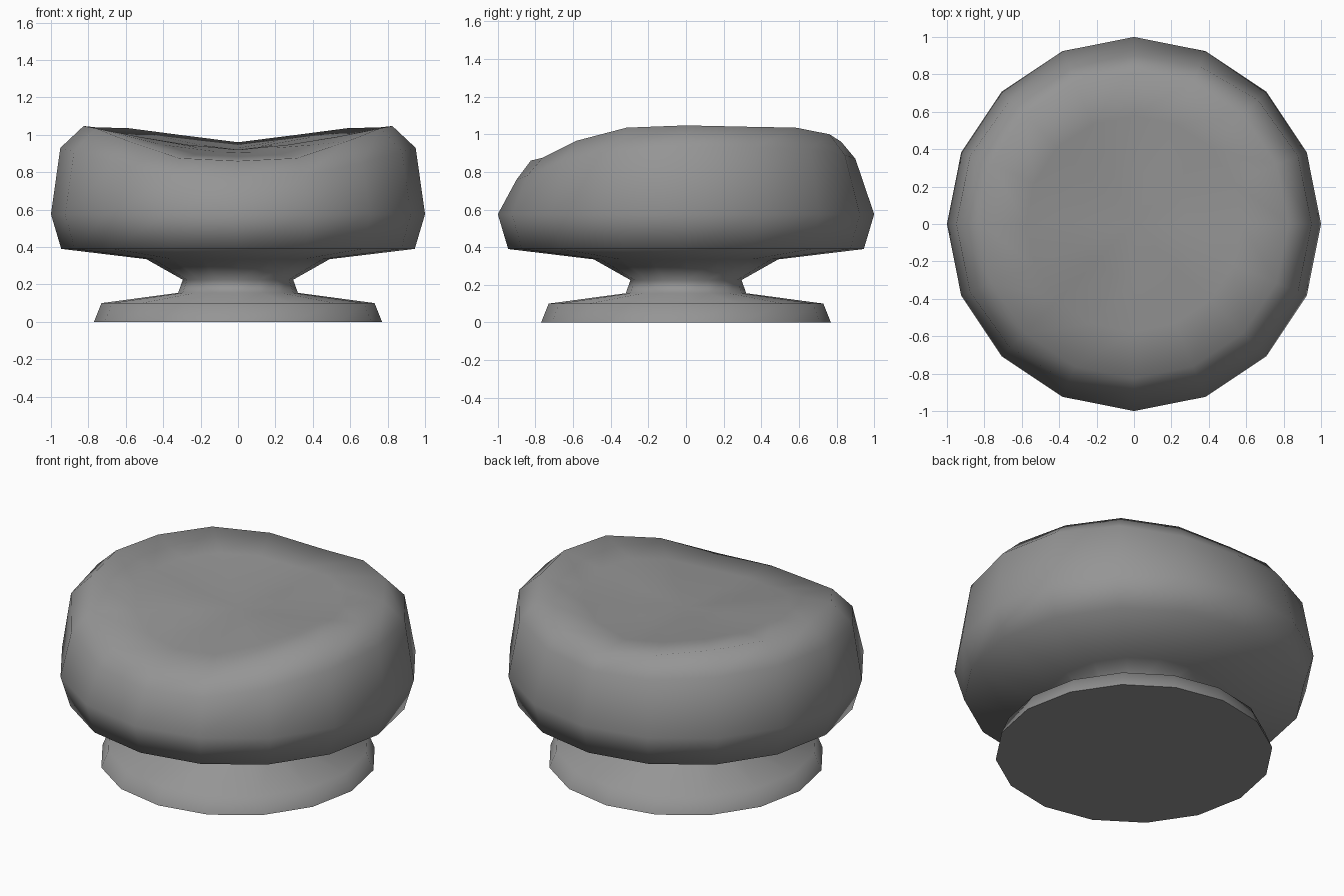
import bpy, bmesh, math

cube = bpy.data.objects.get("Cube")
if cube:
    bpy.data.objects.remove(cube, do_unlink=True)

SIDES = 16

grey = bpy.data.materials.new("grey")
grey.use_nodes = True
colour = (0.3, 0.3, 0.3, 1)
grey.diffuse_color = colour
grey.node_tree.nodes["Principled BSDF"].inputs["Base Color"].default_value = colour

# Heights from the front, around one side, to the back
RIM = [0.86, 0.875, 0.965, 1.035, 1.047, 1.04, 1.035, 1.0, 0.96]
SHOULDER = [0.76, 0.78, 0.85, 0.91, 0.93, 0.93, 0.92, 0.89, 0.87]
CENTRE = 0.92


def mirrored(heights):
    """Repeat the half-turn of heights on the other side."""
    return [heights[min(i, SIDES - i)] for i in range(SIDES)]


def ring(bm, radius, heights):
    verts = []
    for i, z in enumerate(heights):
        a = 2 * math.pi * i / SIDES - math.pi / 2
        r = radius(a) if callable(radius) else radius
        verts.append(bm.verts.new((r * math.cos(a), r * math.sin(a), z)))
    return verts


def bridge(bm, lower, upper):
    for i in range(SIDES):
        j = (i + 1) % SIDES
        bm.faces.new((lower[i], lower[j], upper[j], upper[i]))


bm = bmesh.new()

# Foot, waist and underside of the seat
profile = [(0.77, 0), (0.73, 0.1), (0.32, 0.155), (0.295, 0.225),
           (0.49, 0.335), (0.945, 0.39), (1.0, 0.575)]
rings = [ring(bm, r, [z] * SIDES) for r, z in profile]

# Rounded shoulder and wavy rim
rings.append(ring(bm, lambda a: 0.95 - 0.05 * math.sin(a) ** 4, mirrored(SHOULDER)))
rim = mirrored(RIM)
rings.append(ring(bm, 0.825, rim))

# Saddle-shaped sitting surface
for t in (0.7, 0.35):
    rings.append(ring(bm, 0.825 * t, [CENTRE + (z - CENTRE) * t ** 1.4 for z in rim]))

for lower, upper in zip(rings, rings[1:]):
    bridge(bm, lower, upper)
middle = bm.verts.new((0, 0, CENTRE))
for i in range(SIDES):
    bm.faces.new((rings[-1][i], rings[-1][(i + 1) % SIDES], middle))
bm.faces.new(rings[0][::-1])
bmesh.ops.recalc_face_normals(bm, faces=bm.faces)

mesh = bpy.data.meshes.new("saddle_stool")
bm.to_mesh(mesh)
bm.free()
stool = bpy.data.objects.new("saddle_stool", mesh)
mesh.materials.append(grey)
bpy.context.collection.objects.link(stool)

# Smooth everywhere except the bottom edge
bpy.context.view_layer.objects.active = stool
stool.select_set(True)
bpy.ops.object.shade_smooth_by_angle(angle=math.radians(85))
